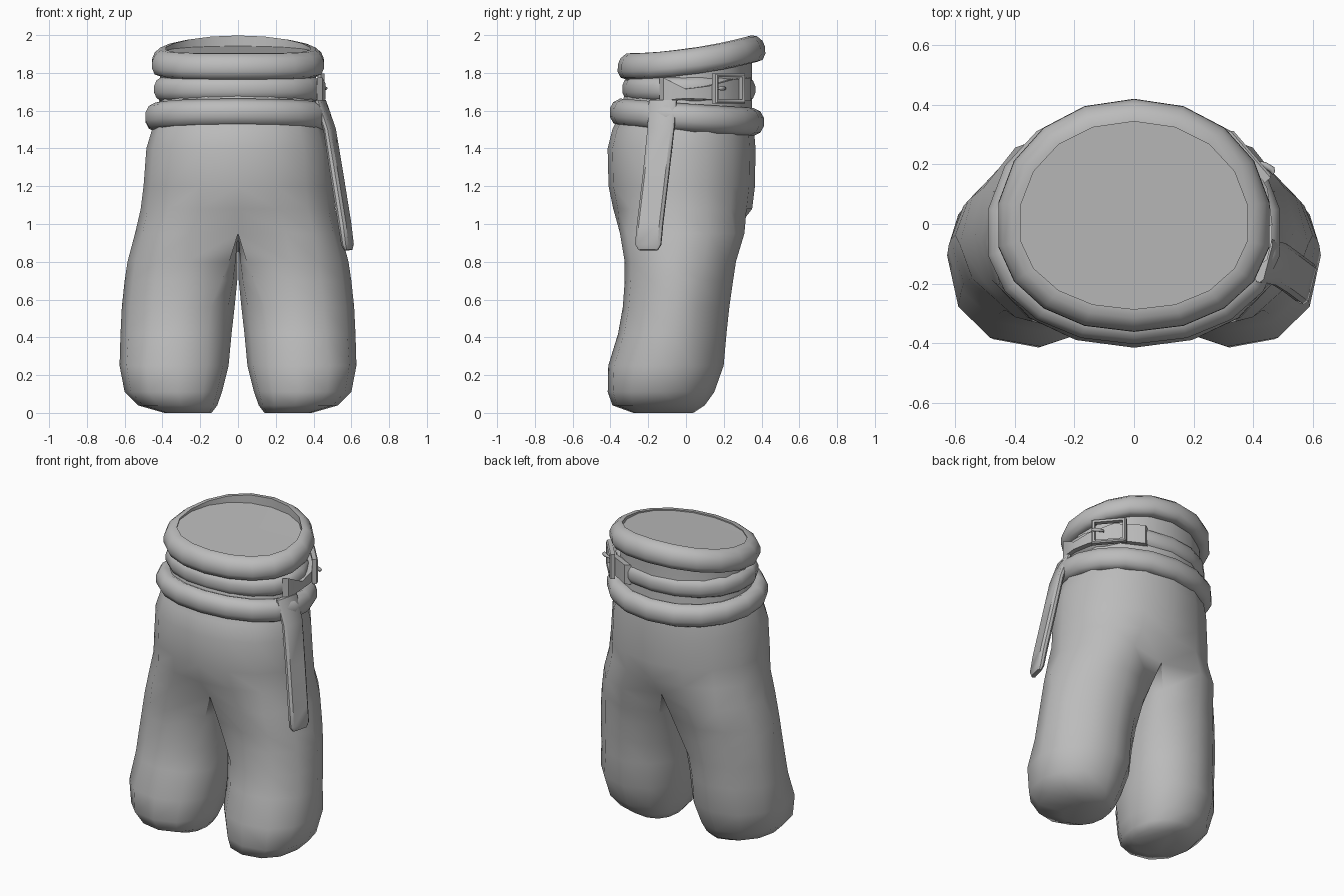
import bpy, bmesh, math
from mathutils import Vector

if "Cube" in bpy.data.objects:
    bpy.data.objects.remove(bpy.data.objects["Cube"], do_unlink=True)

GREY = (0.5, 0.5, 0.5, 1)
cloth = bpy.data.materials.new("plain grey")
cloth.use_nodes = True
cloth.diffuse_color = GREY
cloth.node_tree.nodes["Principled BSDF"].inputs["Base Color"].default_value = GREY


def finish(bm, name, angle=50):
    bmesh.ops.recalc_face_normals(bm, faces=bm.faces)
    mesh = bpy.data.meshes.new(name)
    bm.to_mesh(mesh)
    bm.free()
    mesh.materials.append(cloth)
    obj = bpy.data.objects.new(name, mesh)
    bpy.context.collection.objects.link(obj)
    bpy.ops.object.select_all(action='DESELECT')
    obj.select_set(True)
    bpy.context.view_layer.objects.active = obj
    bpy.ops.object.shade_smooth_by_angle(angle=math.radians(angle))
    return obj


def bridge(bm, a, b, closed=True):
    n = min(len(a), len(b))
    for i in range(n if closed else n - 1):
        j = (i + 1) % n
        bm.faces.new((a[i], a[j], b[j], b[i]))


def loft(name, rings, wrap=False, angle=50):
    bm = bmesh.new()
    loops = [[bm.verts.new(p) for p in ring] for ring in rings]
    for a, b in zip(loops, loops[1:]):
        bridge(bm, a, b)
    if wrap:
        bridge(bm, loops[-1], loops[0])
    else:
        bm.faces.new(loops[0])
        bm.faces.new(loops[-1])
    return finish(bm, name, angle)


def power(v, p):
    return math.copysign(abs(v) ** (2 / p), v)


def oval(t, cx, rx, yf, yb, p=2.1, mid=.45):
    """Point on a rounded outline, widest at mid; t = 0 is the front."""
    cy = yf + (yb - yf) * mid
    c = power(math.cos(t), p)
    return cx + rx * power(math.sin(t), p), cy - c * (cy - yf if c > 0 else yb - cy)


# Trousers: half of the hips flows into one leg, then is mirrored
hips = [(1.87, .41, -.30, .35), (1.6, .42, -.34, .35), (1.5, .455, -.39, .36),
        (1.4, .485, -.415, .368), (1.2, .50, -.41, .365), (1.08, .515, -.385, .35)]
legs = [(.95, 0, .545, -.35, .31), (.8, .002, .585, -.325, .265),
        (.7, .004, .60, -.325, .25), (.56, .018, .615, -.335, .23),
        (.42, .034, .622, -.36, .215), (.25, .05, .627, -.412, .2),
        (.11, .085, .6, -.415, .15), (.04, .11, .53, -.39, .1), (0, .14, .39, -.28, .04)]
pinch = [0, .35, .65]      # how far the crotch crease has opened on the top leg rings
bm = bmesh.new()
loops = []
for z, rx, yf, yb in hips:
    loops.append([bm.verts.new((*oval(math.pi * k / 8, 0, rx, yf, yb), z)) for k in range(9)])
turns = [-35 + 250 * k / 8 for k in range(9)] + [215 + 27.5 * k for k in (1, 2, 3)]
for i, (z, xin, xout, yf, yb) in enumerate(legs):
    loop = []
    cx, cy = (xin + xout) / 2, (yf + yb) / 2
    for k, turn in enumerate(turns):
        x, y = oval(math.radians(turn), cx, (xout - xin) / 2, yf, yb, 2.25 if z < .3 else 2, .5)
        if y > cy:         # the outer back of the leg is cut away
            y -= .13 * max(0, x - cx)
        if i < len(pinch) and (k == 0 or k >= 8):
            x = xin + (x - xin) * pinch[i]
        loop.append(bm.verts.new((x, y, z)))
    loops.append(loop)
for i, (a, b) in enumerate(zip(loops, loops[1:])):
    bridge(bm, a, b, closed=i >= len(hips))
bm.faces.new(loops[-1])
trousers = finish(bm, "trousers", 60)
mirror = trousers.modifiers.new("mirror", 'MIRROR')
mirror.merge_threshold = 0.0005

# Padded bands around the waist, each from a section of (inset, height)
ROLL = [(1, .8), (.6, 1), (.2, .75), (0, .3), (0, -.3), (.2, -.75), (.6, -1), (1, -.8)]
COLLAR = [(1, 1), (.6, .96), (.2, .6), (.02, .15), (0, -.4), (.2, -.85), (.6, -1), (1, -.9)]


def band(name, section, rx, yf, yb, z_front, z_back, thick, height, curve):
    rings = []
    for k in range(18):
        t = math.tau * k / 18
        z = z_front + (z_back - z_front) * ((1 - math.cos(t)) / 2) ** curve
        rings.append([(*oval(t, 0, rx - thick * i, yf + thick * i, yb - thick * i), z + height * h)
                      for i, h in section])
    return loft(name, rings, wrap=True, angle=60)


band("upper_waistband", COLLAR, .462, -.362, .42, 1.835, 1.928, .076, .07, 2)
band("belt", ROLL, .45, -.337, .367, 1.715, 1.712, .06, .062, 1)
band("lower_waistband", ROLL, .497, -.403, .412, 1.59, 1.54, .09, .074, 1)

# Closed top of the waist
bm = bmesh.new()
lid = []
for k in range(18):
    t = math.tau * k / 18
    z = 1.897 + .045 * ((1 - math.cos(t)) / 2) ** 1.3
    lid.append(bm.verts.new((*oval(t, 0, .387, -.287, .345), z)))
centre = bm.verts.new((0, .02, 1.918))
for a, b in zip(lid, lid[1:] + lid[:1]):
    bm.faces.new((a, b, centre))
waist_top = finish(bm, "waist_top")
if waist_top.data.polygons[0].normal.z < 0:
    waist_top.data.flip_normals()

# Hanging belt end
side = Vector((.25, .97, 0)).normalized()
out = Vector((.97, -.25, .15)).normalized()
path = [((.435, -.122, 1.655), .075, .016), ((.485, -.133, 1.5), .072, .02),
        ((.525, -.16, 1.25), .07, .022), ((.565, -.19, 1.0), .07, .022),
        ((.58, -.2, .89), .07, .02), ((.584, -.2, .862), .052, .012)]
rings = []
for c, w, d in path:
    rings.append([Vector(c) + side * w * u + out * d * v for u, v in
                  ((-1, -.4), (-.8, -1), (.8, -1), (1, -.4), (1, .4), (.8, 1), (-.8, 1), (-1, .4))])
loft("hanging_strap", rings, angle=40)

# Folded belt tongue running from the strap through the buckle
tongue = [(.447, -.12, 1.65, 1.775), (.462, -.06, 1.66, 1.745), (.464, .0, 1.665, 1.715),
          (.448, .12, 1.66, 1.73), (.37, .25, 1.655, 1.765), (.2, .345, 1.65, 1.775)]
rings = []
for x, y, low, high in tongue:
    rings.append([(x - .03, y - .02, low), (x, y, low), (x, y, high), (x - .03, y - .02, high)])
loft("belt_tongue", rings, angle=30)

# Buckle frame and prong
along = Vector((-.65, .76, 0)).normalized()
face = Vector((.76, .65, 0)).normalized()
up = Vector((0, 0, 1))
spot = Vector((.386, .23, 1.718))
rings = []
for u, v in ((-1, -1), (1, -1), (1, 1), (-1, 1)):
    rings.append([spot + along * u * (.104 - i) + up * v * (.08 - i) + face * d
                  for i, d in ((0, -.02), (0, .006), (.008, .014), (.02, .01), (.02, -.02))])
loft("buckle_frame", rings, wrap=True, angle=30)

rings = []
for u, d, r in ((-.03, .0, .008), (-.055, .018, .011), (-.085, .028, .011), (-.1, .024, .006)):
    rings.append([spot + along * u + face * (d + r * math.cos(a)) + up * r * math.sin(a)
                  for a in (math.tau * s / 8 for s in range(8))])
loft("buckle_prong", rings, angle=60)
